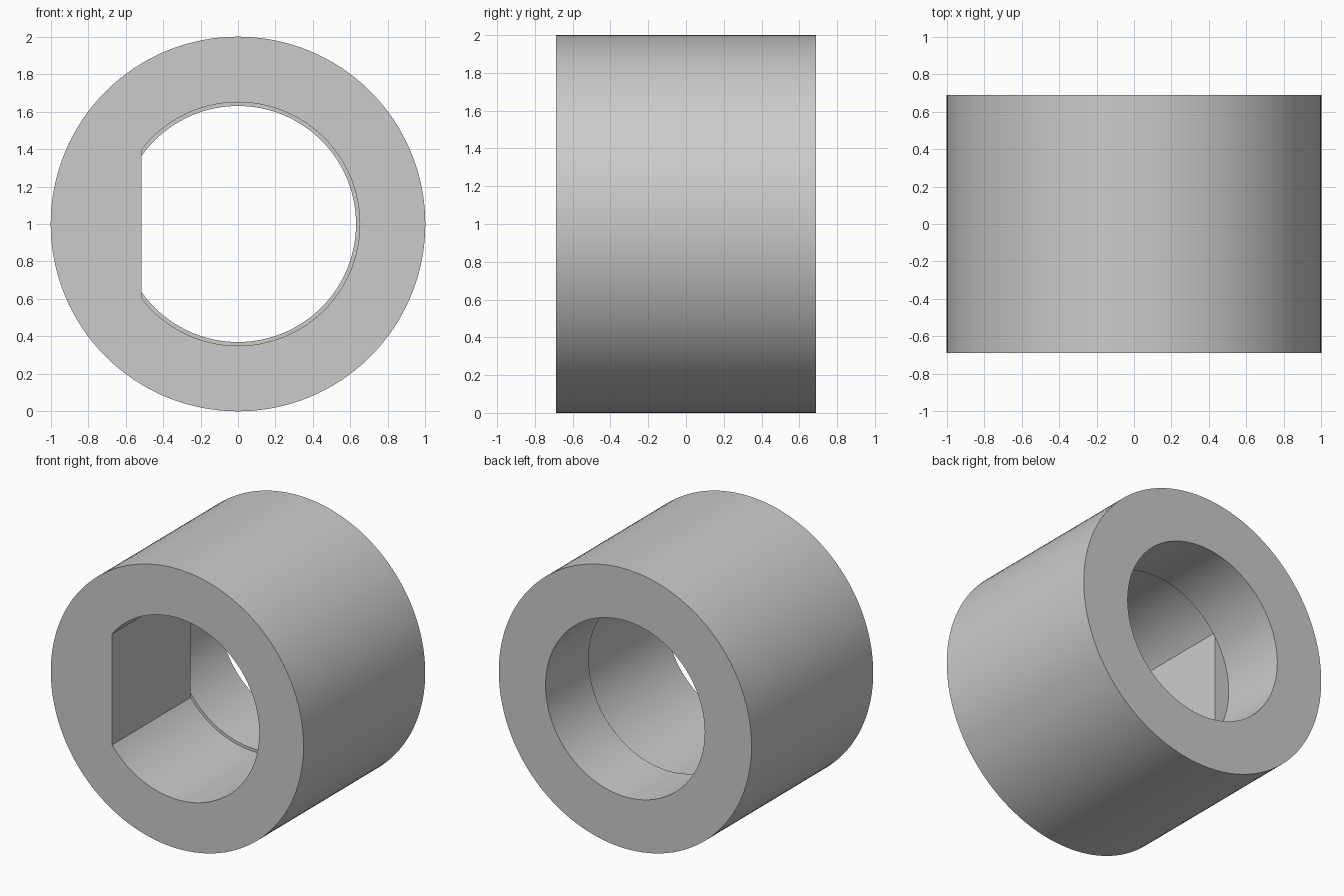
import bpy, bmesh, math

cube = bpy.data.objects.get("Cube")
if cube:
    bpy.data.objects.remove(cube, do_unlink=True)

OUTER, BORE, KEYED = 1.0, 0.63, 0.65   # radii
FLAT_X = -0.515                        # flat side of the keyed bore
HALF, STEP = 0.6875, 0.2               # half length, depth where the bores meet
SEGMENTS = 128


def keyed_radius(angle):
    """Radius of the D-shaped bore at an angle."""
    c = math.cos(angle)
    return min(KEYED, FLAT_X / c) if c < 0 else KEYED


# Even angles plus the exact corners of the flat and where it crosses the round bore
angles = [math.tau * i / SEGMENTS for i in range(SEGMENTS)]
for radius in (BORE, KEYED):
    corner = math.acos(FLAT_X / radius)
    angles += [corner, math.tau - corner]
angles.sort()

# Closed section swept round the axis: outside, back bore, step, keyed bore
section = [
    (lambda a: OUTER, -HALF),
    (lambda a: OUTER, HALF),
    (lambda a: BORE, HALF),
    (lambda a: BORE, STEP),
    (keyed_radius, STEP),
    (keyed_radius, -HALF),
]

bm = bmesh.new()
rings = [[bm.verts.new((r(a) * math.cos(a), y, 1 + r(a) * math.sin(a)))
          for a in angles] for r, y in section]
for k, ring in enumerate(rings):
    following = rings[(k + 1) % len(rings)]
    for i in range(len(angles)):
        j = (i + 1) % len(angles)
        bm.faces.new((ring[i], ring[j], following[j], following[i]))
bmesh.ops.remove_doubles(bm, verts=bm.verts, dist=0.00001)
bmesh.ops.recalc_face_normals(bm, faces=bm.faces)

mesh = bpy.data.meshes.new("bushing")
bm.to_mesh(mesh)
bm.free()
bushing = bpy.data.objects.new("bushing", mesh)
bpy.context.collection.objects.link(bushing)

# Plain grey finish
grey = bpy.data.materials.new("light_grey")
grey.use_nodes = True
colour = (0.6, 0.6, 0.6, 1)
grey.diffuse_color = colour
grey.node_tree.nodes["Principled BSDF"].inputs["Base Color"].default_value = colour
mesh.materials.append(grey)

bpy.ops.object.select_all(action='DESELECT')
bushing.select_set(True)
bpy.context.view_layer.objects.active = bushing
bpy.ops.object.shade_smooth_by_angle(angle=math.radians(30))
